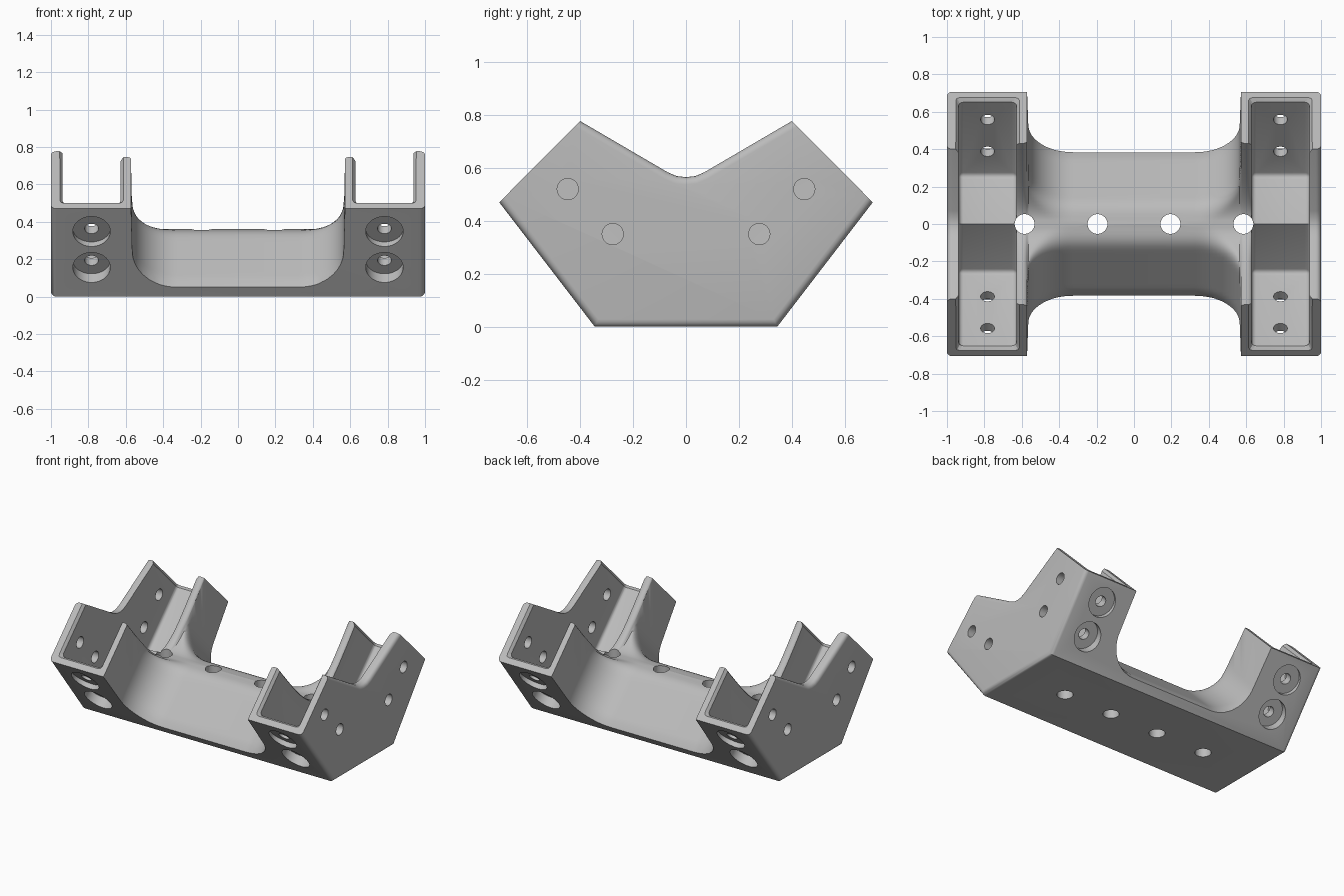
import bpy, bmesh, math
from mathutils import Matrix, Vector

if "Cube" in bpy.data.objects:
    bpy.data.objects.remove(bpy.data.objects["Cube"])

R2 = math.sqrt(2)
grey = bpy.data.materials.new("light grey")
grey.diffuse_color = (0.5, 0.5, 0.5, 1)
grey.use_nodes = True
grey.node_tree.nodes["Principled BSDF"].inputs["Base Color"].default_value = grey.diffuse_color


def make(name, bm):
    bm.normal_update()
    bmesh.ops.recalc_face_normals(bm, faces=bm.faces[:])
    if bm.calc_volume(signed=True) < 0:
        bmesh.ops.reverse_faces(bm, faces=bm.faces[:])
    me = bpy.data.meshes.new(name)
    bm.to_mesh(me)
    bm.free()
    ob = bpy.data.objects.new(name, me)
    bpy.context.collection.objects.link(ob)
    return ob


def loft(sections):
    """Closed solid through equal-length rings of points."""
    bm = bmesh.new()
    rings = [[bm.verts.new(p) for p in s] for s in sections]
    n = len(rings[0])
    for a, b in zip(rings, rings[1:]):
        for i in range(n):
            bm.faces.new((a[i], a[(i + 1) % n], b[(i + 1) % n], b[i]))
    bm.faces.new(rings[0])
    bm.faces.new(rings[-1])
    return bm


def mirrored(half):
    """Half profile, from the middle outwards, continued on the -y side."""
    return half + [(-y, z) for y, z in reversed(half) if y > 0]


cutters = []


def cylinder(name, start, end, r, segs=32):
    a, b = Vector(start), Vector(end)
    bm = bmesh.new()
    bmesh.ops.create_cone(bm, cap_ends=True, segments=segs, radius1=r, radius2=r, depth=(b - a).length)
    rot = (b - a).to_track_quat('Z', 'Y').to_matrix().to_4x4()
    bm.transform(Matrix.Translation((a + b) / 2) @ rot)
    cutters.append(make(name, bm))


# Bracket body: side profile extruded across the full width, end edges rounded
half = [(0, 0.565), (0.035, 0.569), (0.07, 0.584), (0.40, 0.777), (0.706, 0.47), (0.345, 0)]
bm = loft([[(x, y, z) for y, z in mirrored(half)] for x in (-1, 1)])
edges = []
for e in bm.edges:
    a, b = e.verts[0].co, e.verts[1].co
    if abs(a.x - b.x) < 1e-5:
        is_end = max(abs(a.y), abs(b.y)) > 0.69 and min(a.z, b.z) > 0.4
        if not is_end:
            edges.append(e)
bm.normal_update()
bmesh.ops.recalc_face_normals(bm, faces=bm.faces[:])
bmesh.ops.bevel(bm, geom=edges, offset=0.028, segments=4, profile=0.5, affect='EDGES')
body = make("bracket_body", bm)


# Middle cut: roof-shaped crossbar blended into the notched, rounded inner cheeks
def smooth_min(a, b, k=0.09):
    h = max(k - abs(a - b), 0) / k
    return min(a, b) - h * h * k / 4


def surface(x, y, c):
    y = abs(y)
    roof = c - y
    t = roof - (y - 0.345) * 1.306          # height above the sloping outer face
    if t < 0.1:
        roof -= (0.1 - max(t, 0)) ** 2 / 0.4
    r = 0.03                                # rounded rim of the inner cheek
    d = min(max(min(x - 0.57, 0.631 - x), 0), r)
    drop = (r - math.sqrt(r * r - (r - d) ** 2)) * min(1, y / 0.2)
    notch = 0.361 + 1.26 * (math.sqrt(y * y + 0.0225) - 0.15) - drop
    return smooth_min(roof, notch)


R, X0 = 0.24, 0.325
arc = [(X0 + R * math.sin(t), 0.45 + R2 * R * (1 - math.cos(t)))
       for t in [math.pi / 2 * i / 16 for i in range(17)]]
arc += [(0.572, 1.2), (0.5725, 3)]
arc += [(x, 3) for x in (0.575, 0.58, 0.588, 0.6, 0.613, 0.621, 0.626, 0.629, 0.631, 0.66)]
stations = [(-x, c) for x, c in reversed(arc)] + arc
ys = [-1] + [0.02 * i for i in range(-30, 31)] + [1]
cutters.append(make("middle_cutter", loft(
    [[(x, y, surface(abs(x), y, c)) for y in ys] + [(x, 1, 4), (x, -1, 4)] for x, c in stations])))

END = 1.176 / R2
for sx in (-1, 1):
    for sy in (-1, 1):
        tilt = Matrix.Diagonal((sx, sy, 1, 1)) @ Matrix.Rotation(math.pi / 4, 4, 'X')
        # Tilted cradle channel with rounded corners
        x0, x1 = 0.628, 0.938
        u0, u1, v0, v1 = 0.36 / R2, 1.3, -0.155 / R2, 1.3
        bm = bmesh.new()
        bmesh.ops.create_cube(bm, size=1)
        bm.transform(Matrix.Translation(((x0 + x1) / 2, (u0 + u1) / 2, (v0 + v1) / 2))
                     @ Matrix.Diagonal((x1 - x0, u1 - u0, v1 - v0, 1)))
        bm.normal_update()
        bmesh.ops.bevel(bm, geom=bm.edges[:], offset=0.025, segments=4, profile=0.5, affect='EDGES')
        bm.transform(tilt)
        cutters.append(make("channel_cutter", bm))
        # Chamfered mouth of the channel
        rings = []
        for u, g in ((END - 0.022, -0.001), (END + 0.002, 0.016)):
            rings.append([(x0 - g, u, 1.2), (x0 - g, u, v0 - g + 0.02), (x0 - g + 0.006, u, v0 - g + 0.006),
                          (x0 - g + 0.02, u, v0 - g), (x1 + g - 0.02, u, v0 - g),
                          (x1 + g - 0.006, u, v0 - g + 0.006), (x1 + g, u, v0 - g + 0.02), (x1 + g, u, 1.2)])
        bm = loft(rings)
        bm.transform(tilt)
        cutters.append(make("mouth_cutter", bm))
        # Screw holes with counterbores through the cradle floor
        for y in (0.555, 0.385):
            z = y - 0.15

            def along(t):
                return (sx * 0.783, sy * (y + t), z - t)
            cylinder("screw_cutter", along(-0.06), along(0.3), 0.037)
            cylinder("counterbore_cutter", along(0.042), along(0.3), 0.1, 48)
        # Pin holes through the outer cheeks
        for y, z in ((0.447, 0.52), (0.277, 0.35)):
            cylinder("pin_cutter", (sx * 0.87, sy * y, z), (sx * 1.1, sy * y, z), 0.04)

# Vertical mounting holes along the crossbar
for x in (-0.585, -0.195, 0.195, 0.585):
    cylinder("mount_cutter", (x, 0, -0.2), (x, 0, 1), 0.053)

# Apply every cut, then remove the cutters
for c in cutters:
    m = body.modifiers.new(c.name, 'BOOLEAN')
    m.operation, m.solver, m.object = 'DIFFERENCE', 'EXACT', c
bpy.context.view_layer.update()
dg = bpy.context.evaluated_depsgraph_get()
mesh = bpy.data.meshes.new_from_object(body.evaluated_get(dg))
body.modifiers.clear()
body.data = mesh
for c in cutters:
    bpy.data.objects.remove(c)

mesh.materials.clear()
mesh.materials.append(grey)
for p in mesh.polygons:
    p.material_index = 0
bpy.ops.object.select_all(action='DESELECT')
body.select_set(True)
bpy.context.view_layer.objects.active = body
bpy.ops.object.shade_smooth_by_angle(angle=math.radians(30))
